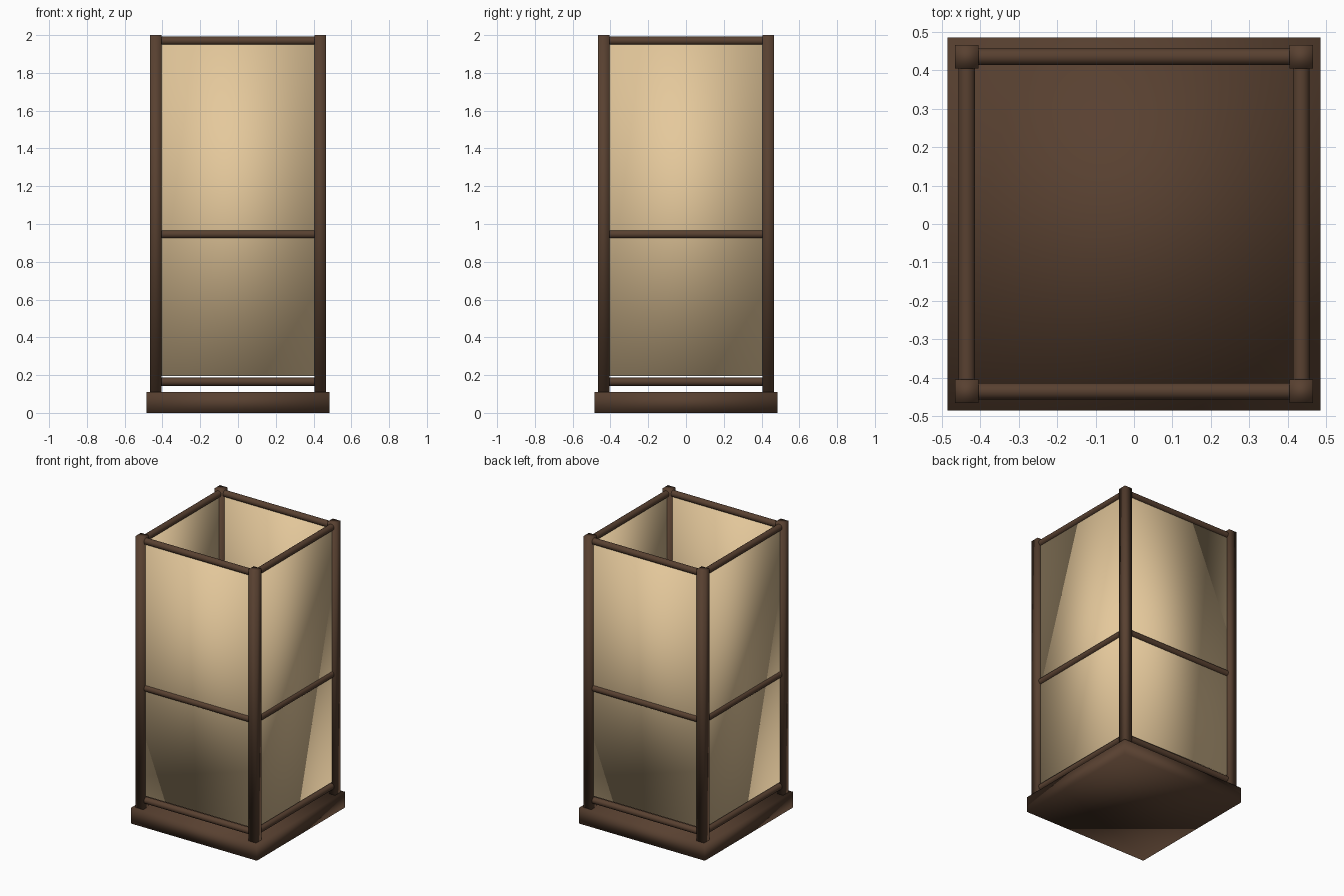
import bpy, math
from mathutils import Matrix

if "Cube" in bpy.data.objects:
    bpy.data.objects.remove(bpy.data.objects["Cube"])


def material(name, rgb):
    m = bpy.data.materials.new(name)
    m.diffuse_color = (*rgb, 1)
    m.use_nodes = True
    m.node_tree.nodes["Principled BSDF"].inputs["Base Color"].default_value = m.diffuse_color
    return m


wood = material("dark_wood", (0.098, 0.052, 0.030))
paper = material("warm_paper", (0.78, 0.58, 0.33))


def finish(name, mat):
    ob = bpy.context.object
    ob.name = name
    ob.data.materials.append(mat)
    bpy.ops.object.shade_smooth()   # soft shading runs across the box corners
    return ob


def box(name, mat, centre, size):
    bpy.ops.mesh.primitive_cube_add(size=1)
    ob = finish(name, mat)
    ob.data.transform(Matrix.Translation(centre) @ Matrix.Diagonal((*size, 1)))
    return ob


def rail(name, z):
    bpy.ops.mesh.primitive_cylinder_add(vertices=16, radius=0.022, depth=0.82)
    ob = finish(name, wood)
    ob.data.transform(Matrix.Translation((0, -OFF, z)) @ Matrix.Rotation(math.pi / 2, 4, 'Y'))
    bpy.ops.object.shade_smooth_by_angle(angle=math.radians(40))
    return ob


OFF = 0.435   # distance of frame centre line from the axis

# Plinth
box("base", wood, (0, 0, 0.055), (0.97, 0.97, 0.11))

# One post, three rails and a paper panel for each side
for i, side in enumerate(("front", "right", "back", "left")):
    parts = [
        box(side + "_post", wood, (-OFF, -OFF, 1.05), (0.06, 0.06, 1.9)),
        box(side + "_panel", paper, (0, -OFF, 1.0725), (0.82, 0.012, 1.755)),
        rail(side + "_bottom_rail", 0.165),
        rail(side + "_middle_rail", 0.946),
        rail(side + "_top_rail", 1.970),
    ]
    for ob in parts:
        ob.data.transform(Matrix.Rotation(i * math.pi / 2, 4, 'Z'))
